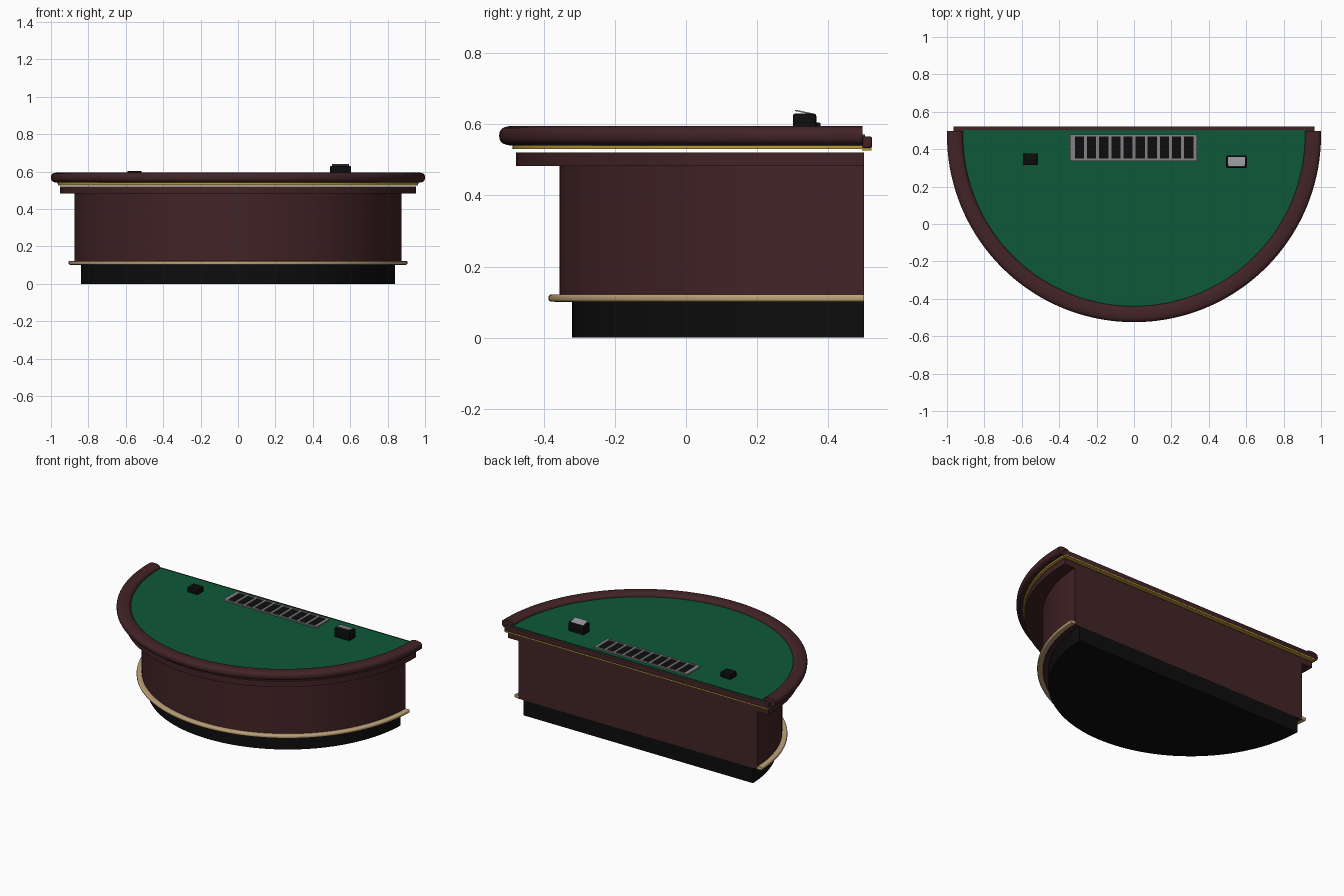
import bpy, bmesh, math

if "Cube" in bpy.data.objects:
    bpy.data.objects.remove(bpy.data.objects["Cube"])

def mat(name, r, g, b):
    m = bpy.data.materials.new(name)
    m.diffuse_color = (r, g, b, 1)
    m.use_nodes = True
    m.node_tree.nodes["Principled BSDF"].inputs["Base Color"].default_value = m.diffuse_color
    return m

WOOD = mat("dark_wood", 0.055, 0.017, 0.019)
FELT = mat("green_felt", 0.004, 0.098, 0.038)
BLACK = mat("black", 0.004, 0.004, 0.004)
TAN = mat("tan_trim", 0.53, 0.37, 0.19)
GOLD = mat("gold_trim", 0.50, 0.33, 0.035)
GREY = mat("grey_metal", 0.23, 0.23, 0.24)
SILVER = mat("silver_plate", 0.30, 0.31, 0.34)
SEG = 72

def finish(name, bm, material, smooth=True):
    bmesh.ops.recalc_face_normals(bm, faces=bm.faces)
    me = bpy.data.meshes.new(name)
    bm.to_mesh(me)
    bm.free()
    me.materials.append(material)
    ob = bpy.data.objects.new(name, me)
    bpy.context.collection.objects.link(ob)
    if smooth:
        bpy.ops.object.select_all(action='DESELECT')
        ob.select_set(True)
        bpy.context.view_layer.objects.active = ob
        bpy.ops.object.shade_smooth_by_angle(angle=math.radians(35))
    return ob

def arc(r, cy, back):
    """Half-round outline open at the back; cy is the arc centre, back the cut line."""
    if cy > back:
        a = math.asin((cy - back) / r)
    else:
        a = 0
    pts = []
    for i in range(SEG + 1):
        t = math.pi + a + (math.pi - 2 * a) * i / SEG
        pts.append((r * math.cos(t), cy + r * math.sin(t)))
    if cy < back:
        pts = [(-r, back)] + pts + [(r, back)]
    return pts

def half_disc(name, r, cy, back, z0, z1, material):
    bm = bmesh.new()
    pts = arc(r, cy, back)
    f = bm.faces.new([bm.verts.new((x, y, z0)) for x, y in pts])
    ext = bmesh.ops.extrude_face_region(bm, geom=[f])["geom"]
    bmesh.ops.translate(bm, vec=(0, 0, z1 - z0),
                        verts=[v for v in ext if isinstance(v, bmesh.types.BMVert)])
    return finish(name, bm, material)

def swept(name, section, cy, back, material):
    """Sweep a closed (radius, z) section round the half circle."""
    bm = bmesh.new()
    rails = [(arc(r, cy, back), z) for r, z in section]
    n = len(rails[0][0])
    rings = [[bm.verts.new((p[i][0], p[i][1], z)) for p, z in rails] for i in range(n)]
    m = len(section)
    for a, b in zip(rings, rings[1:]):
        for k in range(m):
            bm.faces.new((a[k], a[(k + 1) % m], b[(k + 1) % m], b[k]))
    bm.faces.new(rings[0])
    bm.faces.new(rings[-1])
    return finish(name, bm, material)

def box(name, x0, x1, y0, y1, z0, z1, material, bevel=0.0):
    bm = bmesh.new()
    bmesh.ops.create_cube(bm, size=1)
    for v in bm.verts:
        v.co = ((x0 + x1) / 2 + v.co.x * (x1 - x0),
                (y0 + y1) / 2 + v.co.y * (y1 - y0),
                (z0 + z1) / 2 + v.co.z * (z1 - z0))
    if bevel:
        bmesh.ops.bevel(bm, geom=bm.edges[:], offset=bevel, segments=2,
                        profile=0.5, affect='EDGES')
    return finish(name, bm, material, bevel > 0)

def oval(rc, zc, a, b, p=0.75, n=24):
    """Rounded section for the rails."""
    out = []
    for i in range(n):
        t = 2 * math.pi * i / n
        c, s = math.cos(t), math.sin(t)
        out.append((rc + a * math.copysign(abs(c) ** p, c),
                    zc + b * math.copysign(abs(s) ** p, s)))
    return out

# pedestal
half_disc("base_plinth", 0.84, 0.52, 0.5, 0.0, 0.1, BLACK)
half_disc("body", 0.875, 0.52, 0.5, 0.1, 0.485, WOOD)
swept("foot_trim", oval(0.887, 0.1115, 0.019, 0.0105, 0.5), 0.52, 0.5, TAN)
half_disc("upper_ledge", 0.953, 0.475, 0.5, 0.482, 0.52, WOOD)

# table top
half_disc("gold_band", 0.962, 0.475, 0.497, 0.53, 0.542, GOLD)
half_disc("felt_top", 0.925, 0.475, 0.503, 0.541, 0.571, FELT)
swept("arm_rail", oval(0.957, 0.5675, 0.043, 0.0275), 0.475, 0.496, WOOD)
box("back_strip", -0.965, 0.965, 0.496, 0.522, 0.533, 0.565, WOOD, 0.003)
box("back_gold_strip", -0.963, 0.963, 0.494, 0.521, 0.526, 0.534, GOLD)

# chip tray: dark floor with a grey frame and dividers
box("tray_floor", -0.34, 0.335, 0.34, 0.475, 0.565, 0.574, BLACK)
box("tray_front", -0.343, 0.338, 0.337, 0.349, 0.565, 0.58, GREY)
box("tray_back", -0.343, 0.338, 0.467, 0.479, 0.565, 0.58, GREY)
pitch = 0.065
cuts = [-0.292 + pitch * i for i in range(10)]
edges = [-0.343] + [c + s * 0.0245 for c in cuts for s in (-1, 1)] + [0.338]
for i in range(0, len(edges), 2):
    box(f"tray_divider_{i // 2}", edges[i], edges[i + 1], 0.349, 0.467, 0.565, 0.58, GREY)

# small box on the left
box("discard_box", -0.59, -0.517, 0.315, 0.378, 0.568, 0.604, BLACK, 0.003)

# card shuffler on the right with a tilted plate
box("shuffler_body", 0.492, 0.605, 0.3, 0.366, 0.568, 0.63, BLACK, 0.007)
plate = box("shuffler_plate", 0.502, 0.594, -0.028, 0.028, -0.002, 0.002, SILVER)
plate.location = (0, 0.334, 0.633)
plate.rotation_euler = (math.radians(-12), 0, 0)
